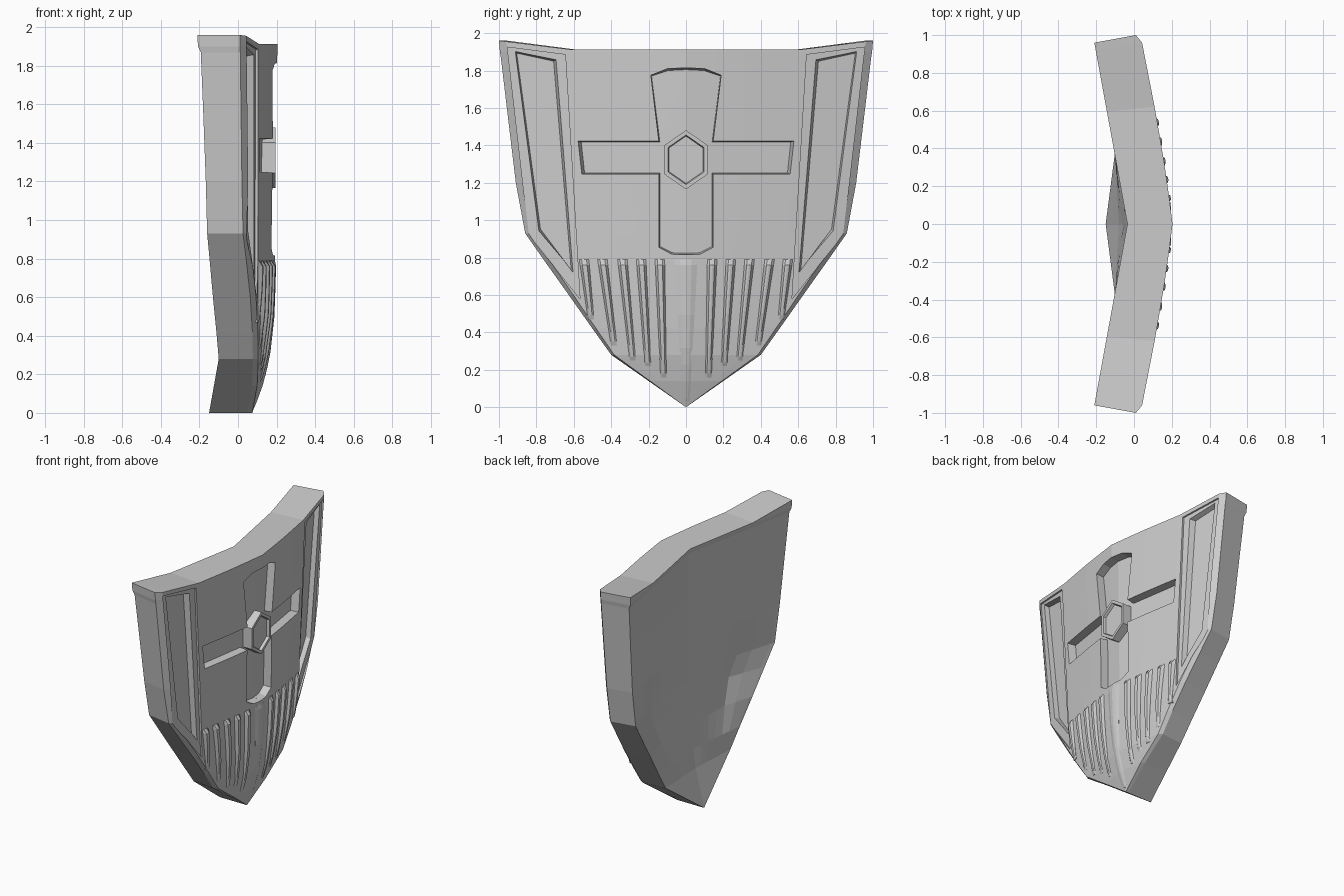
import bpy, bmesh

if "Cube" in bpy.data.objects:
    bpy.data.objects.remove(bpy.data.objects["Cube"])


def lerp(table, t):
    for (a, va), (b, vb) in zip(table, table[1:]):
        if t <= b:
            return va + (vb - va) * (t - a) / (b - a)
    return table[-1][1]


def face_x(y, z):
    """Front surface of the shield: a shallow V across y, dropping back to the tip."""
    across = [(0, .204), (.15, .185), (.3, .164), (.6, .113), (1, .035)]
    drop = [(0, .13), (.14, .08), (.28, .045), (.5, .022), (.8, .013), (1.3, .006), (1.9, 0)]
    return lerp(across, abs(y)) - lerp(drop, z)


def make(name, bm):
    bmesh.ops.remove_doubles(bm, verts=bm.verts, dist=1e-5)
    bmesh.ops.dissolve_degenerate(bm, edges=bm.edges, dist=1e-5)
    bmesh.ops.triangulate(bm, faces=[f for f in bm.faces if len(f.verts) > 4])
    bmesh.ops.recalc_face_normals(bm, faces=bm.faces)
    me = bpy.data.meshes.new(name)
    bm.to_mesh(me)
    bm.free()
    ob = bpy.data.objects.new(name, me)
    bpy.context.collection.objects.link(ob)
    return ob


def loft(name, rings):
    """Closed solid through rings of 3D points."""
    bm = bmesh.new()
    vs = [[bm.verts.new(p) for p in r] for r in rings]
    n = len(vs[0])
    for a, b in zip(vs, vs[1:]):
        for i in range(n):
            bm.faces.new((a[i], a[(i + 1) % n], b[(i + 1) % n], b[i]))
    bm.faces.new(vs[0])
    bm.faces.new(vs[-1])
    return make(name, bm)


def on_face(poly, offset, s=1):
    return [(face_x(y, z) + offset, y * s, z) for y, z in poly]


def carve(body, top, floor, depth, s):
    """Cut a pocket that follows the shield face."""
    cut = loft("pocket_cutter", [on_face(top, .12, s), on_face(top, 0, s), on_face(floor, -depth, s)])
    cut.hide_render = True
    mod = body.modifiers.new("pocket", 'BOOLEAN')
    mod.operation, mod.object, mod.solver = 'DIFFERENCE', cut, 'EXACT'
    bpy.context.view_layer.objects.active = body
    bpy.ops.object.modifier_apply(modifier=mod.name)
    bpy.data.objects.remove(cut)


# Shield body: rows of (z, half width, back edge x, back centre x, inward dent of the back)
rows = [(1.92, 1, -.21, -.035, 0), (1.9, .995, -.208, -.033, 0), (1.87, .99, -.193, -.02, 0),
        (1.55, .952, -.18, -.022, 0), (1.2, .91, -.167, -.025, 0), (.93, .86, -.16, -.03, .045),
        (.78, .755, -.146, -.038, .065), (.6, .627, -.13, -.05, .04), (.42, .5, -.112, -.06, 0),
        (.28, .4, -.1, -.08, 0), (.14, .2, -.125, -.115, 0), (0, 0, -.15, -.15, 0)]
half = [0, .16, .32, .47, .62, .77, .96, 1]
cols = [-u for u in half[:0:-1]] + half
rings = []
for i, (z, w, be, bc, dent) in enumerate(rows):
    front, back = [], []
    for u in cols:
        a = abs(u)
        zz = z if i else 1.913 + max(0, (a - .62) / .38) * .047
        y = u * w
        front.append((face_x(y, zz) - (.025 if a == 1 else 0), y, zz))
        tent = lerp([(0, 0), (.62, 1), (1, 0)], a)
        back.append((bc + (be - bc) * a + dent * tent, y * .96, zz))
    rings.append(front + back[::-1])
bm = bmesh.new()
grid = [[bm.verts.new(p) for p in r] for r in rings]
n, m = len(grid[0]), len(cols)
for a, b in zip(grid, grid[1:]):
    for i in range(n):
        bm.faces.new((a[i], a[(i + 1) % n], b[(i + 1) % n], b[i]))
for r in (grid[0], grid[-1]):
    for i in range(m - 1):
        bm.faces.new((r[i], r[i + 1], r[n - 2 - i], r[n - 1 - i]))
body = make("shield_body", bm)

# Pocket outlines in (y, z) for the +y half
frame = [(.955, 1.925), (.645, 1.885), (.567, .58), (.84, .92)]
panel = [(.915, 1.905), (.69, 1.86), (.6, .715), (.79, .94)]
panel_floor = [(.905, 1.893), (.708, 1.85), (.614, .735), (.778, .952)]
upright = [(-.004, 1.815), (.1, 1.81), (.188, 1.775), (.145, 1.42), (.145, .855), (.075, .818), (-.004, .815)]
upright_floor = [(-.004, 1.805), (.097, 1.8), (.184, 1.77), (.14, 1.42), (.14, .86), (.073, .826), (-.004, .823)]
arm = [(.1, 1.422), (.577, 1.422), (.557, 1.246), (.1, 1.246)]
arm_floor = [(.1, 1.417), (.56, 1.417), (.542, 1.251), (.1, 1.251)]
for s in (1, -1):
    carve(body, frame, frame, .012, s)          # stepped frame
    carve(body, panel, panel_floor, .05, s)     # side panel
    carve(body, upright, upright_floor, .06, s)  # cross upright
    carve(body, arm, arm_floor, .06, s)         # cross arm

# Hexagonal hub with a sunken centre
hexagon = [(.115, .078), (0, .158), (-.115, .078), (-.115, -.078), (0, -.158), (.115, -.078)]
loft("cross_hub", [[(x, y * k, 1.323 + z * k) for y, z in hexagon]
                   for x, k in ((.08, 1), (.195, 1), (.195, .84), (.174, .8))])


# Tapering ribs on the lower face, fading out toward the bottom
def rib(name, y0, y1, z1, w0, w1, h, s):
    def section(z, high):
        t = (.79 - z) / (.79 - z1)
        y, w = y0 + (y1 - y0) * t, w0 + (w1 - w0) * t
        shape = ((-1, -.03), (-1, 0), (-.5, high), (0, high * 1.1), (.5, high), (1, 0), (1, -.03))
        return [(face_x(y + d * w, z) + x, s * (y + d * w), z) for d, x in shape]

    steps = 8
    mids = [section(.76 + (z1 + .02 - .76) * i / steps, h * (1 - .7 * (i / steps) ** 2))
            for i in range(steps + 1)]
    loft(name, [section(.79, .001)] + mids + [section(z1, .001)])


rib("centre_rib", 0, 0, .03, .062, .02, .007, 1)
for k, (y0, y1, z1) in enumerate([(.14, .12, .16), (.24, .203, .22), (.34, .285, .25),
                                  (.447, .385, .33), (.545, .508, .47)]):
    for s, side in ((1, "left"), (-1, "right")):
        rib(f"rib_{side}_{k + 1}", y0, y1, z1, .026, .016, .021, s)
